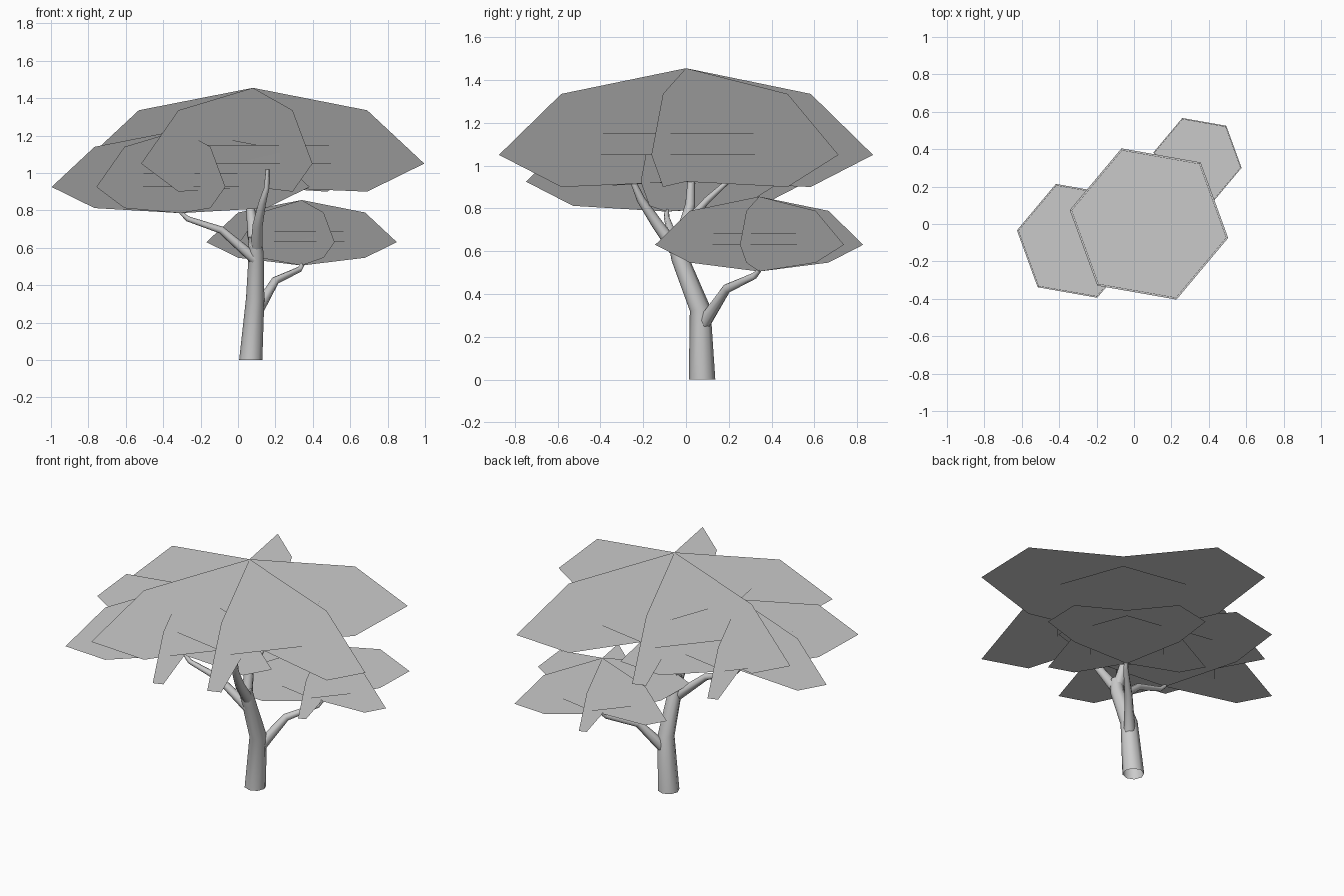
import bpy
import bmesh
from math import cos, sin, radians, tau
from mathutils import Vector

if "Cube" in bpy.data.objects:
    bpy.data.objects.remove(bpy.data.objects["Cube"], do_unlink=True)


def make_material(name, color):
    mat = bpy.data.materials.new(name)
    mat.use_nodes = True
    mat.diffuse_color = color
    mat.node_tree.nodes["Principled BSDF"].inputs["Base Color"].default_value = color
    return mat


grey = make_material("plain grey", (0.6, 0.6, 0.6, 1))


def finish(name, bm):
    mesh = bpy.data.meshes.new(name)
    bm.to_mesh(mesh)
    bm.free()
    mesh.materials.append(grey)
    obj = bpy.data.objects.new(name, mesh)
    bpy.context.collection.objects.link(obj)
    return obj


# Join rings of vertices with side quads
def bridge(bm, rings):
    for low, high in zip(rings, rings[1:]):
        for k in range(len(low)):
            n = (k + 1) % len(low)
            bm.faces.new((low[k], low[n], high[n], high[k]))


# Foliage clump: three crossed upright cards around a flat hexagonal slab
CARD = [(0, 0.405), (0.62, 0.285), (0.93, 0), (0.62, -0.15)]
SLAB = [(0.43, 0), (0.42, 0.1)]


def foliage(name, x, y, z, size, bottom):
    bm = bmesh.new()
    half = [(r * size, h * size) for r, h in CARD]
    outline = half + [(0, bottom - z)] + [(-r, h) for r, h in reversed(half[1:])]
    for angle in (-10, 50, 110):
        c, s = cos(radians(angle)), sin(radians(angle))
        bm.faces.new([bm.verts.new((x + r * c, y + r * s, z + h)) for r, h in outline])
    rings = []
    for radius, height in SLAB:
        ring = []
        for i in range(6):
            a = radians(60 * i - 10)
            r = radius * size
            ring.append(bm.verts.new((x + r * cos(a), y + r * sin(a), z + height * size)))
        rings.append(ring)
    bridge(bm, rings)
    bm.faces.new(rings[0][::-1])
    bm.faces.new(rings[1])
    mesh = finish(name, bm).data
    # Nearly upward normals give the leaf cards even shading
    up = Vector((0.01, -0.01, 1)).normalized()
    mesh.polygons.foreach_set("use_smooth", [True] * len(mesh.polygons))
    mesh.normals_split_custom_set_from_vertices([up] * len(mesh.vertices))


foliage("main_canopy", 0.08, 0, 1.05, 1, 0.925)
foliage("side_canopy", -0.307, -0.09, 0.925, 0.753, 0.785)
foliage("low_canopy", 0.34, 0.342, 0.63, 0.556, 0.505)


# Tapered limb swept along a path of (x, y, z, radius), open at its base
def limb(name, path, sides=8):
    bm = bmesh.new()
    points = [Vector(p[:3]) for p in path]
    rings = []
    for i, p in enumerate(points):
        tangent = (points[min(i + 1, len(points) - 1)] - points[max(i - 1, 0)]).normalized()
        if p.z == 0:
            tangent = Vector((0, 0, 1))
        u = Vector((0, 1, 0)).cross(tangent).normalized()
        v = tangent.cross(u)
        ring = []
        for k in range(sides):
            a = tau * k / sides
            ring.append(bm.verts.new(p + path[i][3] * (u * cos(a) + v * sin(a))))
        rings.append(ring)
    bridge(bm, rings)
    bm.faces.new(rings[-1])
    obj = finish(name, bm)
    bpy.ops.object.select_all(action="DESELECT")
    obj.select_set(True)
    bpy.context.view_layer.objects.active = obj
    bpy.ops.object.shade_smooth_by_angle(angle=radians(50))


limb("trunk", [(0.068, 0.075, 0, 0.062), (0.092, 0.066, 0.33, 0.049),
               (0.097, -0.03, 0.57, 0.04), (0.09, -0.05, 0.66, 0.034)])
limb("upper_branch", [(0.09, -0.045, 0.6, 0.034), (0.075, 0, 0.74, 0.028),
                      (0.065, 0.02, 0.82, 0.023), (0.06, 0.025, 0.95, 0.016)])
limb("front_branch", [(0.1, -0.05, 0.61, 0.032), (0.105, -0.13, 0.72, 0.027),
                      (0.13, -0.21, 0.84, 0.02), (0.153, -0.245, 0.92, 0.014),
                      (0.158, -0.25, 1.02, 0.01)])
limb("back_branch", [(0.075, 0, 0.73, 0.02), (0.09, 0.1, 0.84, 0.016),
                     (0.11, 0.2, 0.93, 0.011)])
limb("side_branch", [(0.09, -0.03, 0.54, 0.03), (-0.09, -0.07, 0.695, 0.02),
                     (-0.27, -0.09, 0.755, 0.014), (-0.307, -0.09, 0.79, 0.01)])
limb("low_branch", [(0.1, 0.08, 0.26, 0.034), (0.2, 0.19, 0.425, 0.022),
                    (0.33, 0.32, 0.485, 0.015), (0.345, 0.342, 0.51, 0.011)])
